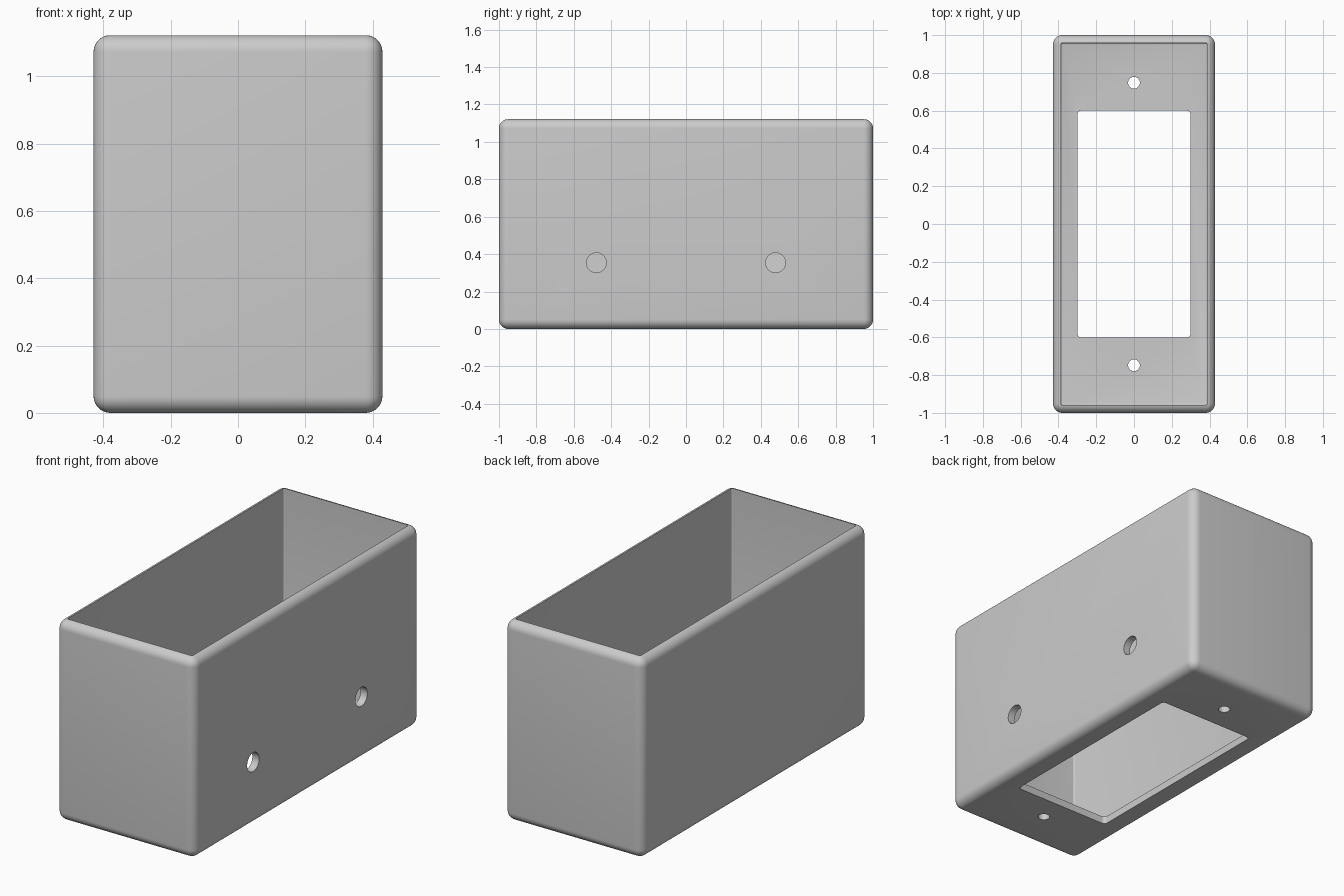
import bpy
import bmesh
from mathutils import Matrix, Vector

default = bpy.data.objects.get("Cube")
if default:
    bpy.data.objects.remove(default, do_unlink=True)

WIDTH, LENGTH, HEIGHT = 0.858, 2.0, 1.122
WALL, FILLET = 0.042, 0.05

grey = bpy.data.materials.new("light_grey")
grey.use_nodes = True
grey.diffuse_color = (0.6, 0.6, 0.6, 1)
grey.node_tree.nodes["Principled BSDF"].inputs["Base Color"].default_value = (0.6, 0.6, 0.6, 1)


def finish(name, bm):
    bmesh.ops.recalc_face_normals(bm, faces=bm.faces)
    mesh = bpy.data.meshes.new(name)
    bm.to_mesh(mesh)
    bm.free()
    mesh.materials.append(grey)
    obj = bpy.data.objects.new(name, mesh)
    bpy.context.collection.objects.link(obj)
    return obj


def rounded_box(name, size, bottom, radius, segments, vertical_only=False):
    """Box standing on the given height, with rounded edges."""
    bm = bmesh.new()
    place = Matrix.Translation((0, 0, bottom + size[2] / 2)) @ Matrix.Diagonal((*size, 1))
    bmesh.ops.create_cube(bm, size=1, matrix=place)
    edges = [e for e in bm.edges if not vertical_only
             or abs(e.verts[0].co.z - e.verts[1].co.z) > 0.01]
    bmesh.ops.bevel(bm, geom=edges, offset=radius, offset_type='OFFSET',
                    segments=segments, profile=0.5, affect='EDGES')
    return finish(name, bm)


def drill(name, centre, radius, depth, axis):
    """Round cutter along an axis."""
    bm = bmesh.new()
    turn = Vector((0, 0, 1)).rotation_difference(Vector(axis)).to_matrix().to_4x4()
    bmesh.ops.create_cone(bm, cap_ends=True, segments=40, radius1=radius, radius2=radius,
                          depth=depth, matrix=Matrix.Translation(centre) @ turn)
    return finish(name, bm)


# Rounded outer body
box = rounded_box("open_box", (WIDTH, LENGTH, HEIGHT), 0, FILLET, 8)

# Cavity open at the top, and the rectangular window in the floor
cutters = [
    rounded_box("cavity_cutter", (WIDTH - 2 * WALL, LENGTH - 2 * WALL, HEIGHT + 0.3),
                WALL, FILLET - WALL, 4),
    rounded_box("window_cutter", (0.6, 1.2, 0.4), -0.2, 0.02, 6, vertical_only=True),
]

# Screw holes in the floor, cable holes in the right-hand side wall
for side, label in ((-1, "front"), (1, "back")):
    cutters.append(drill(label + "_screw_hole_cutter", (0, 0.748 * side, 0), 0.031, 0.3, (0, 0, 1)))
    cutters.append(drill(label + "_cable_hole_cutter", (WIDTH / 2, 0.479 * side, 0.354),
                         0.053, 0.3, (1, 0, 0)))

bpy.context.view_layer.objects.active = box
for cutter in cutters:
    cut = box.modifiers.new(cutter.name, 'BOOLEAN')
    cut.operation = 'DIFFERENCE'
    cut.solver = 'EXACT'
    cut.object = cutter
for cutter in cutters:
    bpy.ops.object.modifier_apply(modifier=cutter.name)
for cutter in cutters:
    bpy.data.objects.remove(cutter, do_unlink=True)

# Smooth fillets, crisp hole edges
bpy.ops.object.select_all(action='DESELECT')
box.select_set(True)
bpy.ops.object.shade_smooth_by_angle(angle=0.6)
